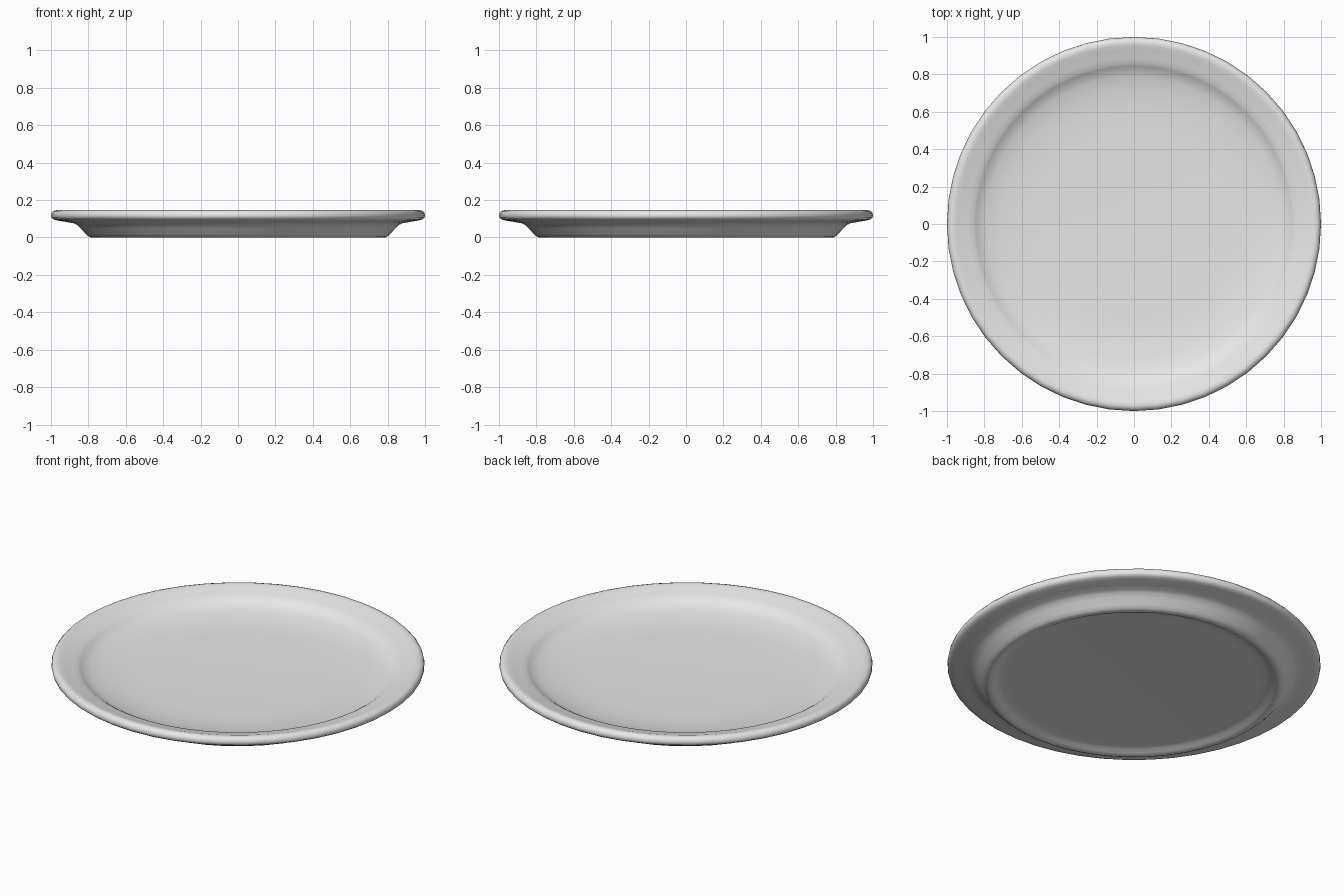
import bpy
import bmesh
import math

cube = bpy.data.objects.get("Cube")
if cube:
    bpy.data.objects.remove(cube, do_unlink=True)

# Glazed ceramic
glaze = bpy.data.materials.new("white_glaze")
glaze.use_nodes = True
glaze.diffuse_color = (0.8, 0.8, 0.8, 1)
glaze.node_tree.nodes["Principled BSDF"].inputs["Base Color"].default_value = (0.8, 0.8, 0.8, 1)

# Cross-section (radius, height): dish, rim, underside, foot ring, recess
profile = [
    (0, 0.053), (0.5, 0.053), (0.62, 0.057), (0.72, 0.067), (0.79, 0.081),
    (0.825, 0.093), (0.845, 0.107), (0.86, 0.116), (0.89, 0.124),
    (0.93, 0.135), (0.955, 0.143), (0.972, 0.146), (0.987, 0.142),
    (0.997, 0.131), (1.0, 0.118), (0.997, 0.105), (0.985, 0.096),
    (0.965, 0.091), (0.92, 0.083), (0.88, 0.076), (0.862, 0.068),
    (0.842, 0.049), (0.815, 0.02), (0.8, 0.006), (0.785, 0), (0.77, 0.001),
    (0.755, 0.006), (0.735, 0.017), (0.71, 0.022), (0.66, 0.024), (0, 0.024),
]

# Spin the section around the centre
bm = bmesh.new()
verts = [bm.verts.new((r, 0, z)) for r, z in profile]
edges = [bm.edges.new(pair) for pair in zip(verts, verts[1:])]
bmesh.ops.spin(bm, geom=verts + edges, cent=(0, 0, 0), axis=(0, 0, 1),
               angle=math.tau, steps=48, use_duplicate=False)
bmesh.ops.remove_doubles(bm, verts=bm.verts, dist=0.0005)
bmesh.ops.recalc_face_normals(bm, faces=bm.faces)
mesh = bpy.data.meshes.new("plate")
bm.to_mesh(mesh)
bm.free()
mesh.materials.append(glaze)

plate = bpy.data.objects.new("plate", mesh)
bpy.context.collection.objects.link(plate)
bpy.context.view_layer.objects.active = plate
plate.select_set(True)
bpy.ops.object.shade_smooth_by_angle(angle=math.radians(60))
